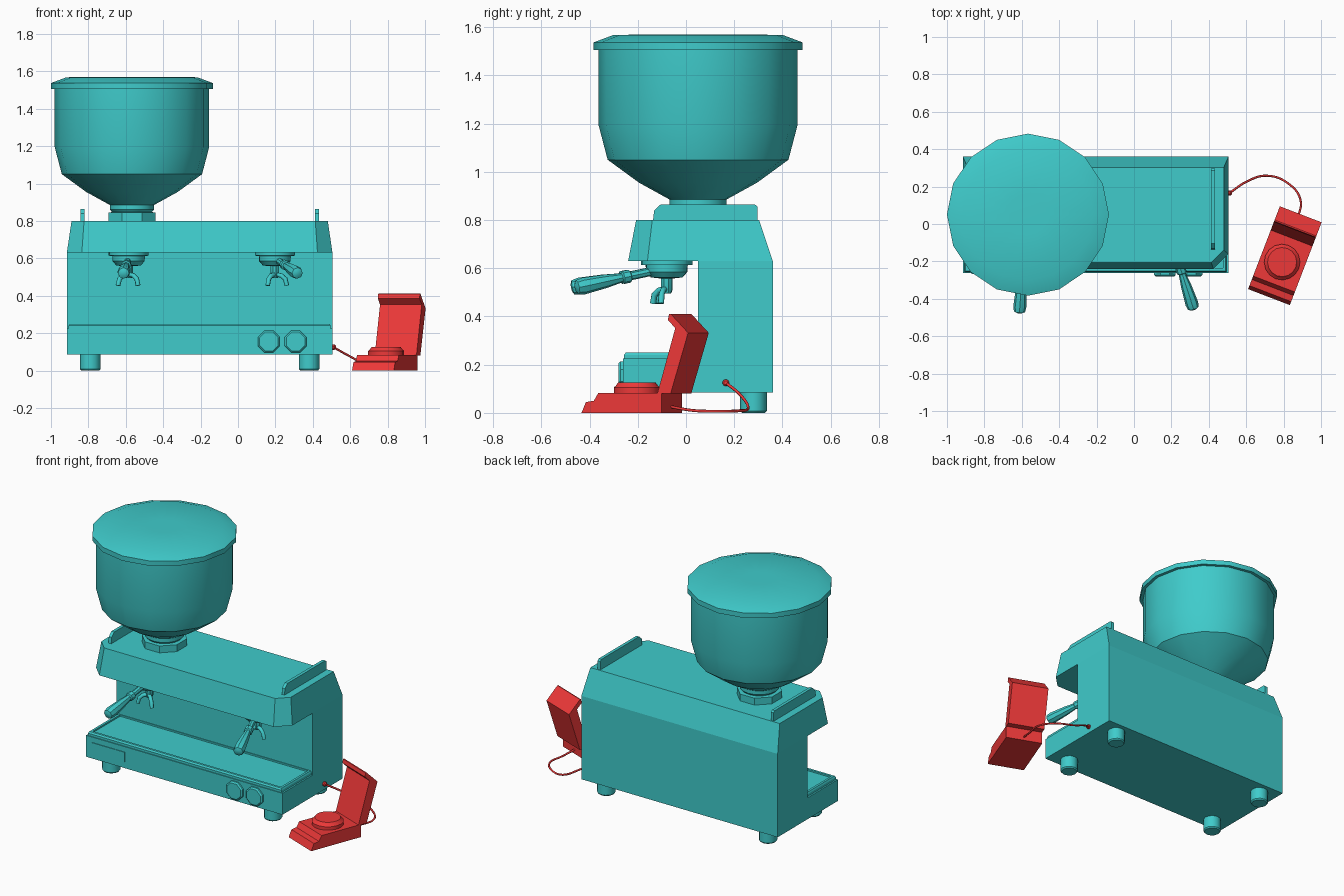
import bpy, bmesh, math
from mathutils import Matrix, Vector

if "Cube" in bpy.data.objects:
    bpy.data.objects.remove(bpy.data.objects["Cube"])

R = math.radians
TEAL = bpy.data.materials.new("teal"); TEAL.diffuse_color = (0.05, 0.6, 0.6, 1)
RED = bpy.data.materials.new("red"); RED.diffuse_color = (0.85, 0.04, 0.04, 1)
MID = -0.205  # machine centre in x


def loft(name, rings, mat=TEAL, M=Matrix(), smooth=False):
    """Skin equal-length rings of points and cap both ends."""
    bm = bmesh.new()
    vs = [[bm.verts.new(M @ Vector(p)) for p in r] for r in rings]
    n = len(vs[0])
    for a, b in zip(vs, vs[1:]):
        for i in range(n):
            j = (i + 1) % n
            bm.faces.new((a[i], a[j], b[j], b[i]))
    bm.faces.new(vs[0][::-1])
    bm.faces.new(vs[-1])
    bmesh.ops.recalc_face_normals(bm, faces=bm.faces)
    me = bpy.data.meshes.new(name)
    bm.to_mesh(me)
    bm.free()
    if smooth:
        me.polygons.foreach_set("use_smooth", [True] * len(me.polygons))
        me.set_sharp_from_angle(angle=R(31))
    me.materials.append(mat)
    ob = bpy.data.objects.new(name, me)
    bpy.context.collection.objects.link(ob)
    return ob


def lathe(name, prof, n, M, mat=TEAL, turn=0.0, smooth=True):
    rings = [[(r * math.cos(R(turn) + math.tau * i / n), r * math.sin(R(turn) + math.tau * i / n), z)
              for i in range(n)] for r, z in prof]
    return loft(name, rings, mat, M, smooth)


def rect(x0, x1, y0, y1, z):
    return [(x0, y0, z), (x1, y0, z), (x1, y1, z), (x0, y1, z)]


def prism_x(name, prof, x0, x1, mat=TEAL, M=Matrix()):
    return loft(name, [[(x, y, z) for y, z in prof] for x in (x0, x1)], mat, M)


def tube(name, pts, r, mat=TEAL, M=Matrix(), kind='POLY', res=2):
    cu = bpy.data.curves.new(name, 'CURVE')
    cu.dimensions = '3D'
    cu.bevel_depth, cu.bevel_resolution, cu.use_fill_caps = r, res, True
    cu.resolution_u = 6
    sp = cu.splines.new(kind)
    if kind == 'BEZIER':
        sp.bezier_points.add(len(pts) - 1)
        for b, p in zip(sp.bezier_points, pts):
            b.co = p
            b.handle_left_type = b.handle_right_type = 'AUTO'
    else:
        sp.points.add(len(pts) - 1)
        for b, p in zip(sp.points, pts):
            b.co = (*p, 1)
    cu.materials.append(mat)
    ob = bpy.data.objects.new(name, cu)
    ob.matrix_world = M
    bpy.context.collection.objects.link(ob)


T = Matrix.Translation

# Machine body: L-shaped lower housing
prism_x("lower_housing", [(-.262, .085), (.36, .085), (.36, .63), (.05, .63), (.05, .225), (-.262, .225)],
        -.915, .505)


# Tapered head with cut front corners
def head_ring(hw, y0, y1, c, z):
    return [(MID + x, y, z) for x, y in ((-hw, y1), (-hw, y0 + c), (-hw + c, y0),
                                         (hw - c, y0), (hw, y0 + c), (hw, y1))]


loft("head", [head_ring(.71, -.24, .36, .08, .63), head_ring(.685, -.207, .303, .067, .80)])

# Drip tray with shallow recess
loft("drip_tray", [rect(-.905, .495, -.257, .05, .225), rect(-.905, .495, -.257, .05, .24),
                   rect(-.9, .49, -.25, .05, .25), rect(-.885, .475, -.235, .045, .25),
                   rect(-.885, .475, -.235, .045, .24)])

# Badge plate and control knobs
loft("front_plate", [rect(-.87, -.635, -.266, -.25, .125), rect(-.87, -.635, -.266, -.25, .19)])
for i, x in enumerate((.165, .308)):
    lathe(f"knob_{i}", [(.063, 0), (.063, .02), (.054, .028)], 8,
          T((x, -.252, .155)) @ Matrix.Rotation(R(90), 4, 'X'), turn=22.5, smooth=False)

# Feet and top side rails
for s in (-1, 1):
    for y in (-.18, .28):
        lathe("foot", [(.048, 0), (.055, .008), (.055, .09)], 12, T((MID + s * .585, y, 0)))
    x = MID + s * .627
    prism_x("cup_rail", [(-.137, .795), (-.132, .84), (-.105, .865), (.285, .865), (.297, .855), (.297, .795)],
            x - .01, x + .01)

# Bean hopper
H = T((-.567, .05, 0))
lathe("hopper_collar", [(.137, .795), (.137, .845), (.115, .847)], 8, H, turn=22.5, smooth=False)
lathe("hopper_bowl", [(.1, .84), (.118, .86), (.118, .885), (.245, .955), (.375, 1.05), (.413, 1.195), (.413, 1.52)],
      16, H)
lathe("hopper_lid", [(.433, 1.505), (.433, 1.537), (.35, 1.568), (.1, 1.57)], 16, H)

# Group heads with filter holders
for x, ang in ((-.585, -4), (.197, 18)):
    G = T((x, -.08, .63)) @ Matrix.Rotation(R(ang), 4, 'Z')
    lathe("group_flange", [(.107, .005), (.107, -.016), (.088, -.017)], 16, G)
    lathe("filter_basket", [(.088, -.01), (.086, -.045), (.066, -.068), (.03, -.072)], 12, G)
    lathe("spout_stem", [(.024, -.065), (.024, -.12), (.018, -.135)], 8, G)
    for s in (-1, 1):
        tube("spout", [(0, -.005, -.115), (s * .028, -.025, -.122), (s * .046, -.038, -.14), (s * .054, -.042, -.176)],
             .013, M=G, res=1)
    lathe("holder_handle", [(.018, .06), (.018, .16), (.027, .165), (.027, .195), (.019, .2), (.022, .225),
                            (.028, .27), (.035, .37), (.03, .398), (.015, .405)], 8,
          G @ T((0, 0, -.03)) @ Matrix.Rotation(R(101.5), 4, 'X'))

# Red side unit: stepped base, round pad, leaning back panel
S = T((.61, -.348, 0)) @ Matrix.Rotation(R(-21), 4, 'Z')
prism_x("unit_base", [(0, 0), (.02, .045), (.055, .05), (.075, .083), (.355, .083), (.355, 0)], 0, .239, RED, S)
lathe("unit_pad", [(.096, .08), (.096, .105), (.088, .112), (.078, .126)], 16, S @ T((.118, .2, 0)), RED)
prism_x("unit_panel", [(.337, .08), (.417, .352), (.384, .385), (.389, .41), (.396, .411), (.474, .332), (.396, .08)],
        0, .239, RED, S)

# Power cable and plug
lathe("cable_plug", [(.014, -.01), (.014, .01), (.008, .016)], 10,
      T((.507, .165, .125)) @ Matrix.Rotation(R(90), 4, 'Y'), RED)
tube("cable", [(.51, .165, .125), (.60, .225, .075), (.71, .258, .02), (.82, .22, .009), (.89, .13, .007),
               (.875, .03, .01), (.845, -.075, .028)], .006, RED, kind='BEZIER', res=1)

for m in bpy.data.materials:
    if m.users and not m.is_grease_pencil:
        m.use_nodes = True
        m.node_tree.nodes["Principled BSDF"].inputs["Base Color"].default_value = m.diffuse_color
